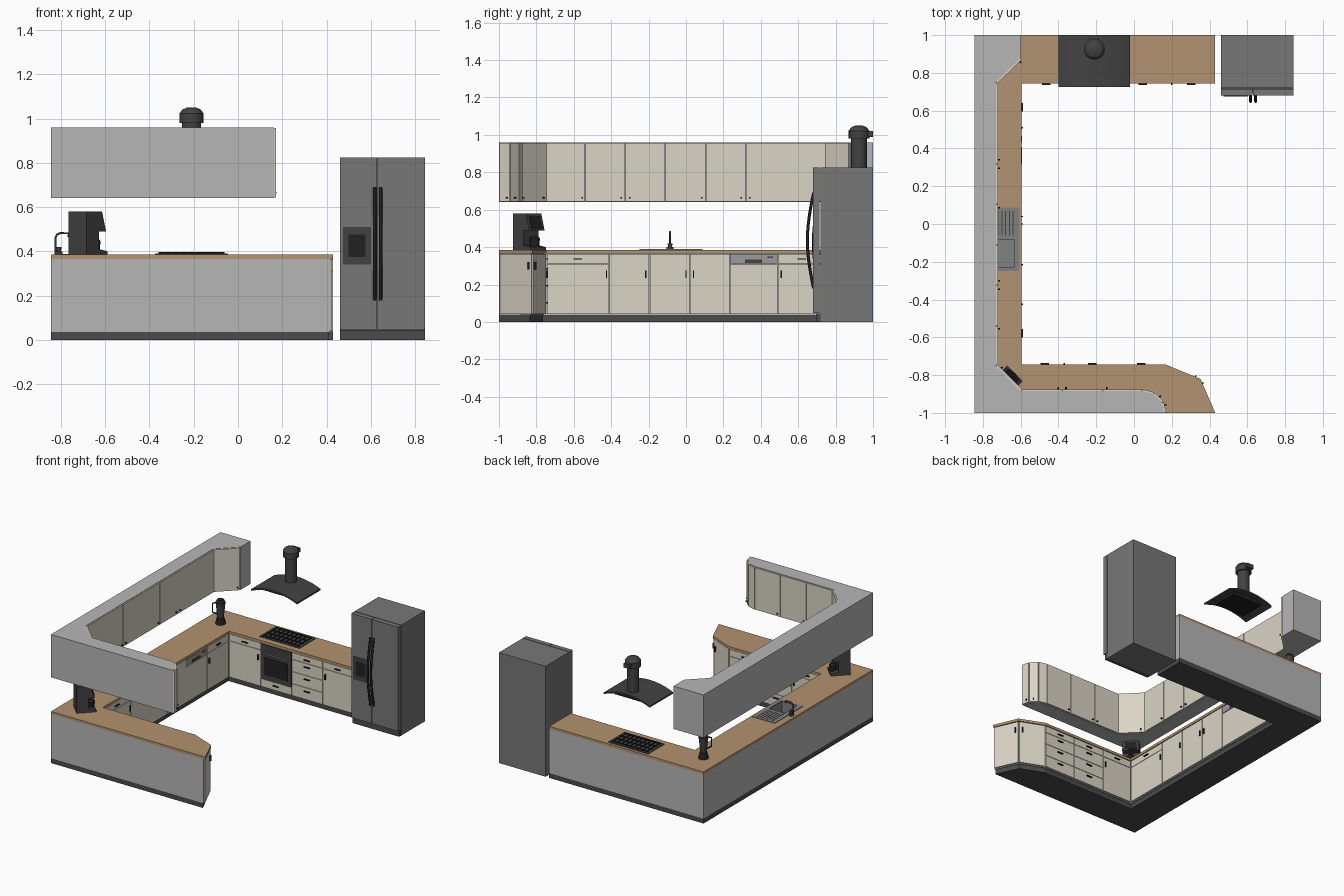
import bpy, bmesh, math
from mathutils import Matrix, Vector

if "Cube" in bpy.data.objects:
    bpy.data.objects.remove(bpy.data.objects["Cube"])


def mat(name, r, g, b):
    m = bpy.data.materials.new(name)
    m.diffuse_color = (r, g, b, 1)
    m.use_nodes = True
    m.node_tree.nodes["Principled BSDF"].inputs["Base Color"].default_value = m.diffuse_color
    return m


GREY = mat("carcass grey", .47, .47, .47)
CREAM = mat("door cream", .70, .66, .56)
WOOD = mat("counter wood", .45, .29, .16)
KICK = mat("plinth dark", .07, .07, .07)
STEEL = mat("fridge steel", .185, .185, .185)
DARK = mat("appliance dark", .055, .055, .055)
BLACK = mat("handle black", .015, .015, .015)
SINK = mat("sink steel", .22, .22, .22)
PANEL = mat("control panel grey", .33, .33, .33)


class Part:
    """Collects primitives into one named object."""
    def __init__(self):
        self.bm = bmesh.new()

    def box(self, c, s, rot=0):
        m = Matrix.Translation(c) @ Matrix.Rotation(rot, 4, 'Z') @ Matrix.Diagonal((*s, 1))
        bmesh.ops.create_cube(self.bm, size=1, matrix=m)

    def cone(self, x, y, z0, z1, r0, r1, n=24):
        bmesh.ops.create_cone(self.bm, cap_ends=True, segments=n, radius1=r0, radius2=r1, depth=z1 - z0,
                              matrix=Matrix.Translation((x, y, (z0 + z1) / 2)))

    def prism(self, pts, off):
        f = self.bm.faces.new([self.bm.verts.new(p) for p in pts])
        r = bmesh.ops.extrude_face_region(self.bm, geom=[f])
        bmesh.ops.translate(self.bm, vec=off, verts=[v for v in r["geom"] if isinstance(v, bmesh.types.BMVert)])
        bmesh.ops.recalc_face_normals(self.bm, faces=self.bm.faces[:])

    def done(self, name, m, smooth=False):
        me = bpy.data.meshes.new(name)
        self.bm.to_mesh(me)
        o = bpy.data.objects.new(name, me)
        bpy.context.collection.objects.link(o)
        me.materials.append(m)
        if smooth:
            activate(o)
            bpy.ops.object.shade_smooth_by_angle()
        return o


def activate(o):
    bpy.ops.object.select_all(action='DESELECT')
    o.select_set(True)
    bpy.context.view_layer.objects.active = o


def slab(name, pts, z0, z1, m):
    p = Part()
    p.prism([(x, y, z0) for x, y in pts], (0, 0, z1 - z0))
    return p.done(name, m)


def boxes(name, m, *items):
    p = Part()
    for it in items:
        p.box(*it)
    return p.done(name, m)


def tube(name, pts, r, m):
    c = bpy.data.curves.new(name, 'CURVE')
    c.dimensions, c.bevel_depth, c.bevel_resolution, c.use_fill_caps = '3D', r, 2, True
    s = c.splines.new('POLY')
    s.points.add(len(pts) - 1)
    for q, v in zip(s.points, pts):
        q.co = (*v, 1)
    o = bpy.data.objects.new(name, c)
    bpy.context.collection.objects.link(o)
    activate(o)
    bpy.ops.object.convert(target='MESH')
    bpy.context.object.data.materials.clear()
    bpy.context.object.data.materials.append(m)


# U-shaped plinth, carcass and counter
def u_shape(i, e=0):
    return [(-.845, -1), (.43 - i, -1), (.352 - .9 * i, -.82 - .7 * i), (.17 - .2 * i, -.745 - i), (-.595 - i, -.745 - i),
            (-.595 - i, .745 + i), (.43 - e, .745 + i), (.43 - e, 1), (-.845, 1)]


BASE = u_shape(.013)
slab("plinth", u_shape(.02), 0, .036, KICK)
carcass = slab("base_carcass", BASE, .036, .366, GREY)
counter = slab("counter", u_shape(0), .366, .385, WOOD)

doors, handles = Part(), Part()


def front(a, b, s0, s1, z0, z1, grip="", pos=0, gz=0, gap=.0015, out=doors):
    """Door plate on plan edge a-b between s0 and s1, with an optional handle."""
    a, b = Vector(a), Vector(b)
    d = (b - a).normalized()
    n = Vector((d.y, -d.x))
    ang = math.atan2(d.y, d.x)
    c = a + d * (s0 + s1) / 2 + n * .005
    out.box((c.x, c.y, (z0 + z1) / 2), (s1 - s0 - 2 * gap, .01, z1 - z0 - 2 * gap), ang)
    if grip:
        size = {"v": (.007, .012, .04), "h": (.045, .012, .006), "k": (.008, .012, .008)}[grip]
        h = a + d * pos + n * .015
        handles.box((h.x, h.y, gz), size, ang)


Z0, ZD, Z1 = .04, .312, .364


def drawers(a, b, s0, s1):
    for i in range(4):
        lo = Z0 + (ZD - Z0) * i / 3
        hi = Z1 if i == 3 else Z0 + (ZD - Z0) * (i + 1) / 3
        front(a, b, s0, s1, lo, hi, "h", (s0 + s1) / 2, hi - .028)


def drawer_door(a, b, s0, s1, pos):
    front(a, b, s0, s1, ZD, Z1, "h", (s0 + s1) / 2, .337)
    front(a, b, s0, s1, Z0, ZD, "v", pos, .255)


# Left run base fronts (s measured from the front corner)
A, B = BASE[4], BASE[5]
Y = lambda y: y - A[1]
drawer_door(A, B, 0.012, Y(-.41), Y(-.425))
for y0, y1, h in ((-.41, -.195, -.215), (-.195, .02, 0), (.02, .235, .04)):
    front(A, B, Y(y0), Y(y1), Z0, Z1, "v", Y(h), .255)
front(A, B, Y(.235), Y(.49), Z0, .308)
drawer_door(A, B, Y(.49), Y(B[1]) - .012, Y(.51))
washer = Part()
front(A, B, Y(.235), Y(.49), .31, Z1, out=washer)
washer.done("dishwasher_panel", PANEL)
boxes("dishwasher_grip", DARK, ((-.597, .36, .325), (.006, .09, .018)), ((-.597, .45, .345), (.006, .03, .008)))

# Front run base fronts and angled end doors
A, B = BASE[3], BASE[4]
L = A[0] - B[0]
drawers(A, B, 0, L / 3)
drawers(A, B, L / 3, 2 * L / 3)
drawer_door(A, B, 2 * L / 3, L - .012, 2 * L / 3 + .02)
for A, B, first in ((BASE[1], BASE[2], False), (BASE[2], BASE[3], True)):
    L = (Vector(B) - Vector(A)).length
    front(A, B, 0, L, Z0, Z1, "v", .022 if first else L - .022, .30)

# Back run base fronts with oven
A, B = BASE[5], BASE[6]
X = lambda x: x - A[0]
drawer_door(A, B, .012, X(-.335), X(-.355))
front(A, B, X(-.335), X(-.08), Z0, .10, "h", X(-.21), .075)
drawers(A, B, X(-.08), X(.175))
drawer_door(A, B, X(.175), X(.43), X(.2))
boxes("oven", DARK, ((-.2075, .753, .232), (.25, .02, .26)))
boxes("oven_window", BLACK, ((-.2075, .742, .205), (.19, .004, .13)))
boxes("oven_handle", SINK, ((-.2075, .735, .298), (.2, .012, .008)))
knobs = Part()
for i in range(5):
    knobs.box((-.2875 + i * .04, .74, .335), (.014, .01, .014))
knobs.done("oven_knobs", SINK)

# Wall cupboards
UP = [(-.845, -1), (.162, -1), (.148, -.945), (.105, -.900), (.045, -.885), (-.598, -.885), (-.73, -.752),
      (-.73, .752), (-.602, .876), (-.597, .88), (-.597, 1), (-.845, 1)]
slab("wall_cupboards", UP, .64, .96, GREY)
U0, U1, UK = .643, .958, .665
A, B = UP[6], UP[7]
Y = lambda y: y - A[1]
for y0, y1, h in ((-.748, -.54, -.555), (-.54, -.325, -.345), (-.325, -.11, -.30), (-.11, .105, .085),
                  (.105, .32, .295), (.32, .748, .34)):
    front(A, B, Y(y0), Y(y1), U0, U1, "k", Y(h), UK)
A, B = UP[4], UP[5]
for x0, x1, h in ((.045, -.165, -.145), (-.165, -.38, -.36), (-.38, -.594, -.40)):
    front(A, B, .045 - x0, .045 - x1, U0, U1, "k", .045 - h, UK)
for i, p in ((1, .04), (2, .03), (3, .0), (5, .16), (7, .165)):
    L = (Vector(UP[i + 1]) - Vector(UP[i])).length
    front(UP[i], UP[i + 1], 0, L, U0, U1, "k" if p else "", p, UK, .0005)
doors.done("cupboard_fronts", CREAM)
handles.done("cupboard_handles", BLACK)

# Sink with real bowl cut through counter
sink = boxes("sink_rim", SINK, ((-.70, -.08, .386), (.19, .335, .006)))
hole = boxes("sink_cutter", SINK, ((-.695, -.155, .36), (.13, .15, .12)))
hole.hide_render = True
for o in (sink, counter, carcass):
    activate(o)
    md = o.modifiers.new("hole", 'BOOLEAN')
    md.operation, md.object, md.solver = 'DIFFERENCE', hole, 'EXACT'
    bpy.ops.object.modifier_apply(modifier=md.name)
bpy.data.objects.remove(hole)
boxes("sink_bowl", SINK, ((-.695, -.155, .305), (.13, .15, .006)), ((-.759, -.155, .346), (.002, .15, .08)),
      ((-.631, -.155, .346), (.002, .15, .08)), ((-.695, -.229, .346), (.13, .002, .08)),
      ((-.695, -.081, .346), (.13, .002, .08)))
boxes("drainer_ridges", DARK, *[((-.76 + i * .02, .005, .389), (.005, .13, .003)) for i in range(7)])
tap = Part()
tap.cone(-.81, -.085, .385, .40, .018, .018)
tap.cone(-.81, -.085, .40, .42, .010, .014)
tap.done("tap_base", DARK, True)
tube("tap_spout", [(-.825, -.085, .39), (-.825, -.085, .46), (-.818, -.085, .475), (-.805, -.085, .482),
                   (-.765, -.085, .482), (-.765, -.085, .465)], .005, DARK)

# Hob
boxes("hob", DARK, ((-.21, .885, .387), (.33, .19, .006)))
grate = Part()
for i in range(9):
    grate.box((-.35 + i * .035, .885, .393), (.005, .17, .006))
for j in range(4):
    grate.box((-.21, .81 + j * .05, .393), (.30, .005, .006))
grate.done("hob_grate", BLACK)

# Extractor hood with arched canopy, flue and elbow cap
arc = [(-.21 + .19 * t / 6, .798 - .04 * (t / 6) ** 2) for t in range(-6, 7)]
p = Part()
p.prism([(x, .725, z) for x, z in arc] + [(x, .725, z - .012) for x, z in reversed(arc)], (0, .275, 0))
p.done("hood_canopy", DARK, True)
boxes("hood_filter", BLACK, ((-.21, .87, .765), (.25, .19, .03)))
p = Part()
p.cone(-.21, .925, .78, .98, .042, .042)
p.cone(-.21, .925, .98, 1.022, .055, .055)
p.cone(-.21, .925, 1.022, 1.04, .055, .042)
p.cone(-.21, .925, 1.04, 1.05, .042, .02)
p.box((-.21, .97, 1.005), (.05, .06, .032))
p.done("hood_flue", DARK, True)

# Fridge
boxes("fridge_body", STEEL, ((.6525, .86, .4125), (.385, .28, .825)))
boxes("fridge_doors", STEEL, ((.5435, .6975, .436), (.167, .035, .778)), ((.738, .6975, .436), (.214, .035, .778)))
boxes("fridge_kick", KICK, ((.6525, .71, .0225), (.383, .03, .045)))
boxes("dispenser", DARK, ((.5375, .679, .425), (.125, .006, .17)))
boxes("dispenser_recess", BLACK, ((.5375, .6765, .425), (.076, .004, .10)))
for n, x in (("left", .617), ("right", .644)):
    tube(n + "_fridge_handle", [(x, .682 - .033 * math.sin(math.pi * t / 12), .18 + .51 * t / 12) for t in range(13)],
         .008, BLACK)

# Coffee machine, turned 45 degrees into the corner
F, S, Q = Vector((.707, .707, 0)), Vector((.707, -.707, 0)), Vector((-.69, -.85, 0))


def side_prism(name, prof, w, m):
    p = Part()
    p.prism([Q + F * f - S * w / 2 + Vector((0, 0, z)) for f, z in prof], S * w)
    p.done(name, m)


side_prism("coffee_machine", [(-.05, .385), (.085, .385), (.085, .40), (.03, .41), (.03, .49), (.075, .49),
                              (.05, .58), (-.05, .58)], .115, DARK)
side_prism("coffee_controls", [(.0755, .495), (.0795, .495), (.0595, .565), (.0555, .565)], .08, BLACK)
p = Part()
c = Q + F * .058
p.cone(c.x, c.y, .40, .445, .024, .028)
p.cone(c.x, c.y, .445, .46, .028, .018)
p.done("coffee_pot", BLACK, True)

# Jug mixer in the back corner
p = Part()
p.cone(-.715, .815, .385, .43, .036, .026)
p.cone(-.715, .815, .545, .565, .034, .022)
p.done("mixer_base_and_lid", BLACK, True)
p = Part()
p.cone(-.715, .815, .43, .545, .022, .034)
p.done("mixer_jug", DARK, True)
tube("mixer_handle", [(-.74, .795, .54), (-.757, .781, .535), (-.757, .781, .47), (-.735, .80, .455)], .005, BLACK)
